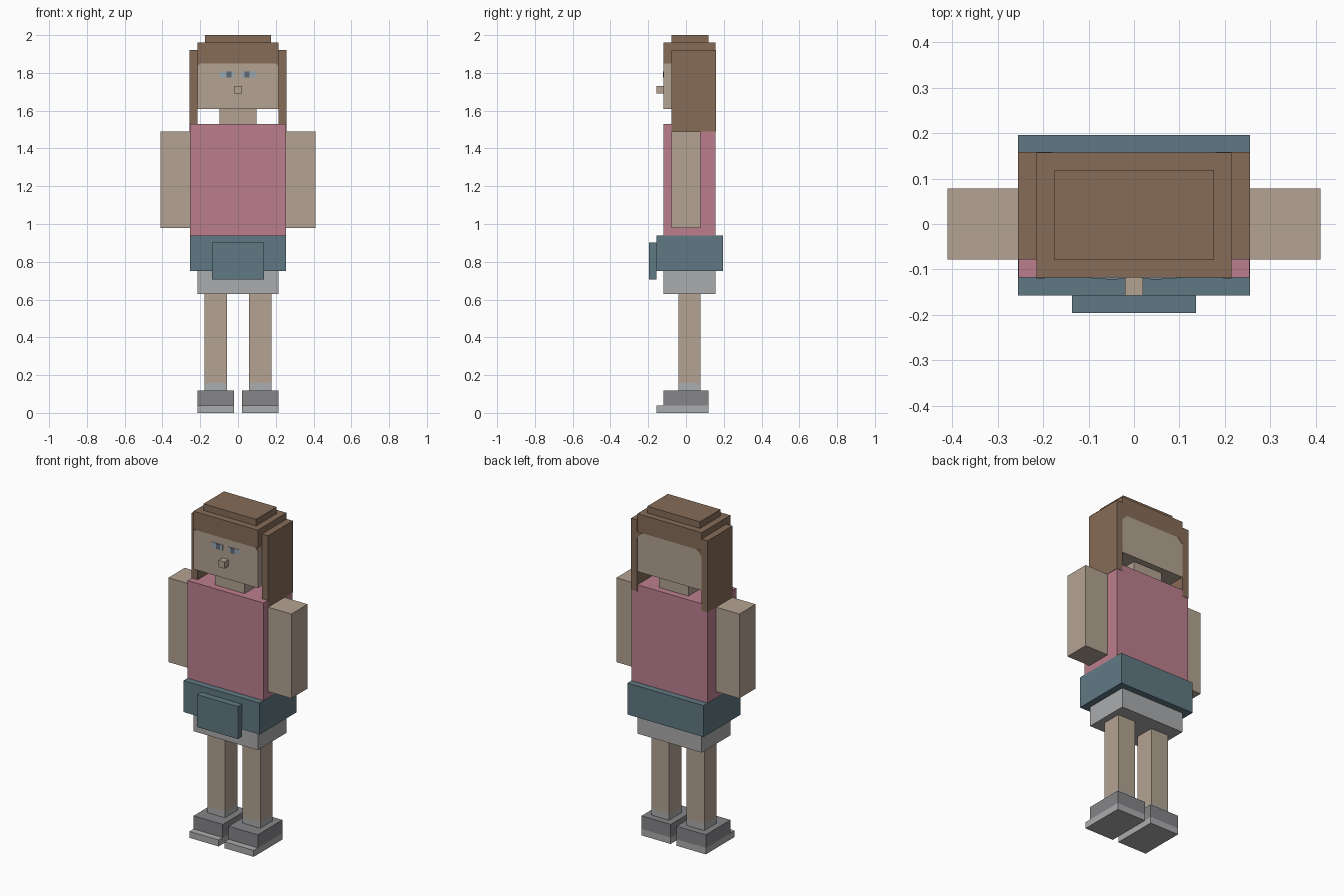
import bpy, bmesh

old = bpy.data.objects.get("Cube")
if old:
    bpy.data.objects.remove(old, do_unlink=True)


def linear(c):
    c /= 255
    return c / 12.92 if c <= 0.04045 else ((c + 0.055) / 1.055) ** 2.4


def material(name, *rgb):
    m = bpy.data.materials.new(name)
    m.use_nodes = True
    col = [linear(c) for c in rgb] + [1]
    m.diffuse_color = col
    m.node_tree.nodes["Principled BSDF"].inputs["Base Color"].default_value = col
    return m


skin = material("skin", 180, 163, 146)
brown = material("brown hair", 134, 108, 88)
pink = material("pink shirt", 188, 127, 143)
blue = material("slate blue", 96, 121, 131)
light = material("light grey", 171, 172, 174)
dark = material("dark grey", 133, 133, 137)
eye_white = material("pale blue eye", 152, 168, 180)
pupil = material("dark pupil", 98, 106, 118)


def add(name, bm, mat):
    me = bpy.data.meshes.new(name)
    bmesh.ops.recalc_face_normals(bm, faces=bm.faces)
    bm.to_mesh(me)
    bm.free()
    me.materials.append(mat)
    ob = bpy.data.objects.new(name, me)
    bpy.context.collection.objects.link(ob)


def box(name, mat, x, y, z):
    """Box spanning the (low, high) pair on each axis."""
    bm = bmesh.new()
    bmesh.ops.create_cube(bm, size=1)
    for v in bm.verts:
        v.co = [r[0] if c < 0 else r[1] for c, r in zip(v.co, (x, y, z))]
    add(name, bm, mat)


def pair(name, mat, x, y, z):
    """The same box on the left (+x) and mirrored on the right."""
    box("left_" + name, mat, x, y, z)
    box("right_" + name, mat, (-x[1], -x[0]), y, z)


def corner(name, x, y, size):
    """Thin triangle of hair that softens a top corner of the bare face."""
    bm = bmesh.new()
    top = 1.852
    s = size if x < 0 else -size
    tri = [bm.verts.new(p) for p in ((x, y, top), (x + s, y, top), (x, y, top - size))]
    face = bm.faces.new(tri)
    ext = bmesh.ops.extrude_face_region(bm, geom=[face])
    for v in ext["geom"]:
        if isinstance(v, bmesh.types.BMVert):
            v.co.y += 0.004
    add(name, bm, brown)


body_y = (-0.118, 0.157)

# Head and hair
box("head", skin, (-0.215, 0.215), body_y, (1.61, 1.85))
box("hair_cap", brown, (-0.215, 0.215), body_y, (1.85, 1.96))
box("hair_crown", brown, (-0.176, 0.176), (-0.078, 0.118), (1.96, 2.0))
pair("side_hair", brown, (0.215, 0.256), (-0.078, 0.159), (1.49, 1.922))
for side, x in (("right", -0.215), ("left", 0.215)):
    corner(side + "_front_hairline", x, -0.12, 0.018)
    corner(side + "_back_hairline", x, 0.155, 0.035)

# Face
box("nose", skin, (-0.02, 0.02), (-0.157, -0.118), (1.69, 1.73))
pair("eye", eye_white, (0.018, 0.094), (-0.12, -0.116), (1.775, 1.808))
pair("pupil", pupil, (0.035, 0.062), (-0.122, -0.116), (1.775, 1.808))

# Torso and arms
box("neck", skin, (-0.098, 0.098), (-0.078, 0.118), (1.53, 1.61))
box("shirt", pink, (-0.254, 0.254), body_y, (0.94, 1.53))
pair("arm", skin, (0.254, 0.411), (-0.078, 0.078), (0.98, 1.49))

# Waist
box("waist_band", blue, (-0.255, 0.255), (-0.157, 0.196), (0.75, 0.94))
box("front_pouch", blue, (-0.137, 0.137), (-0.196, -0.157), (0.706, 0.902))
box("shorts", light, (-0.215, 0.215), body_y, (0.63, 0.75))

# Legs and shoes
pair("leg", skin, (0.059, 0.177), (-0.04, 0.078), (0.157, 0.63))
pair("sock", light, (0.059, 0.177), (-0.04, 0.078), (0.118, 0.157))
pair("shoe", dark, (0.02, 0.215), (-0.118, 0.118), (0.039, 0.118))
pair("sole", light, (0.02, 0.215), (-0.157, 0.118), (0, 0.039))
